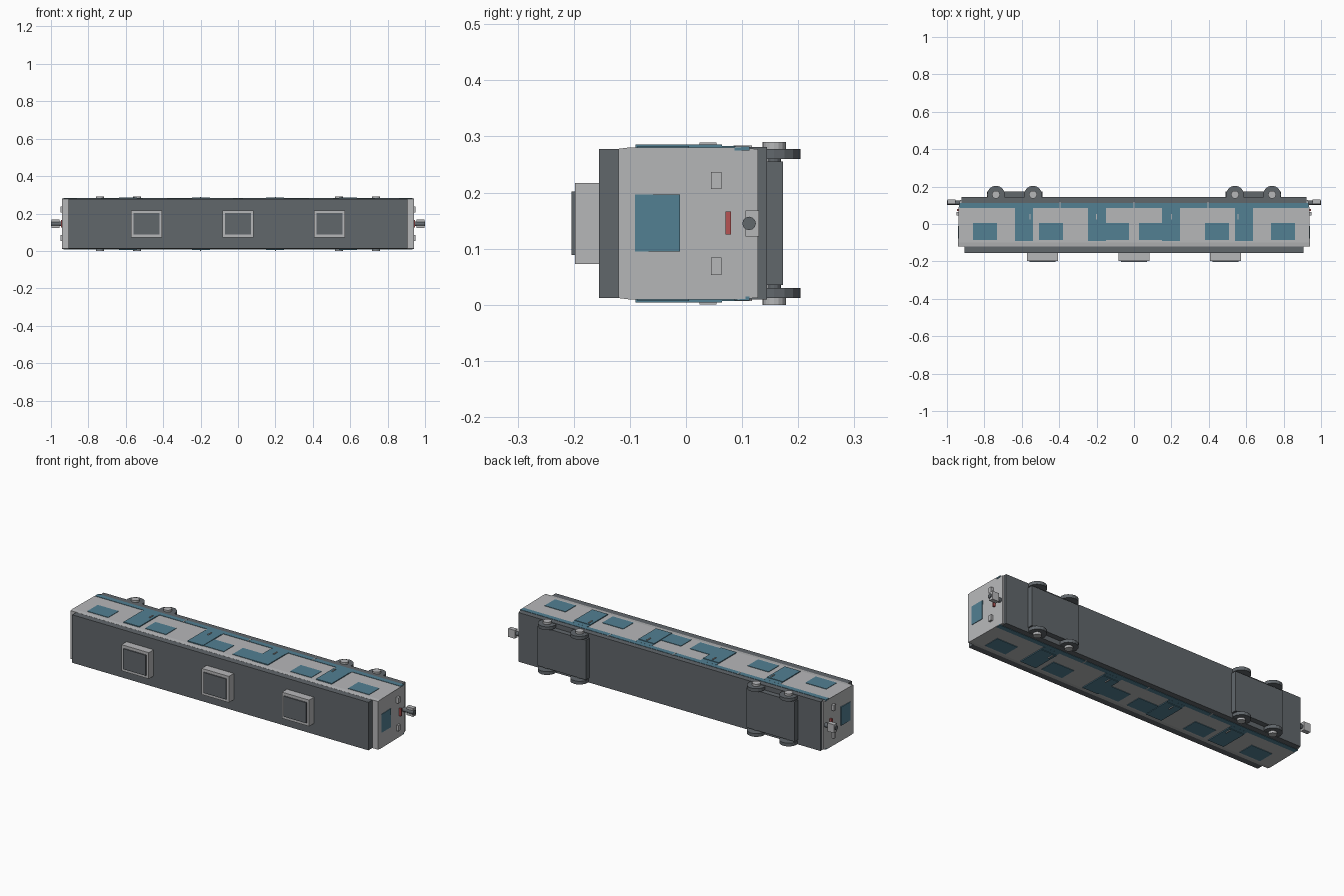
import bpy, bmesh, math
from mathutils import Matrix, Vector

if "Cube" in bpy.data.objects:
    bpy.data.objects.remove(bpy.data.objects["Cube"])

ZC = 0.145  # height of the long axis (the car lies on its side, roof facing -y)


def mat(name, col):
    m = bpy.data.materials.new(name)
    m.diffuse_color = (*col, 1)
    m.use_nodes = True
    m.node_tree.nodes["Principled BSDF"].inputs["Base Color"].default_value = m.diffuse_color
    return m


LIGHT = mat("light_grey", (0.47, 0.475, 0.485))
DARK = mat("dark_grey", (0.12, 0.135, 0.148))
BLUE = mat("glass_blue", (0.085, 0.215, 0.29))
RED = mat("signal_red", (0.47, 0.085, 0.085))


def finish(name, bm, material):
    bmesh.ops.recalc_face_normals(bm, faces=bm.faces)
    me = bpy.data.meshes.new(name)
    bm.to_mesh(me)
    bm.free()
    me.materials.append(material)
    ob = bpy.data.objects.new(name, me)
    bpy.context.collection.objects.link(ob)
    return ob


def box(name, x, y, z, material):
    """Box from (min, max) ranges; z is measured from the long axis."""
    bm = bmesh.new()
    bmesh.ops.create_cube(bm, size=1)
    for v in bm.verts:
        v.co = Vector([(r[0] + r[1]) / 2 + c * (r[1] - r[0])
                       for r, c in zip((x, y, z), v.co)])
        v.co.z += ZC
    return finish(name, bm, material)


def cylinder(name, center, radius, depth, axis, material, sides=16):
    bm = bmesh.new()
    bmesh.ops.create_cone(bm, cap_ends=True, segments=sides, radius1=radius,
                          radius2=radius, depth=depth)
    rot = Matrix.Rotation(math.pi / 2, 4, 'Y') if axis == 'X' else Matrix()
    x, y, z = center
    bmesh.ops.transform(bm, verts=bm.verts,
                        matrix=Matrix.Translation((x, y, z + ZC)) @ rot)
    return finish(name, bm, material)


def side_plate(name, x, y, z, material):
    """The same plate on both long sides of the car."""
    box(name, x, y, z, material)
    box(name, x, y, (-z[1], -z[0]), material)


# Body shell: cross-section in (y, half width), with slightly raked ends
profile = [(-0.12, 0.133), (-0.10, 0.1355), (0.09, 0.1355), (0.128, 0.1325)]
loop = profile + [(y, -z) for y, z in reversed(profile)]
bm = bmesh.new()
rings = []
for s in (-1, 1):
    rings.append([bm.verts.new((s * (0.94 if y < 0.09 else
                                     0.937 if y < 0.1 else 0.93), y, z + ZC))
                  for y, z in loop])
    bm.faces.new(rings[-1])
for i in range(len(loop)):
    j = (i + 1) % len(loop)
    bm.faces.new((rings[0][i], rings[0][j], rings[1][j], rings[1][i]))
finish("body_shell", bm, LIGHT)

# Roof and underframe
box("roof", (-0.905, 0.905), (-0.155, -0.119), (-0.1325, 0.1325), DARK)
box("underframe", (-0.922, 0.922), (0.113, 0.144), (-0.1358, 0.1358), DARK)

# Roof units with dark covers
for cx in (-0.49, 0, 0.49):
    box("roof_unit", (cx - 0.083, cx + 0.083), (-0.198, -0.15),
        (-0.0725, 0.0725), LIGHT)
    box("roof_unit_cover", (cx - 0.069, cx + 0.069), (-0.2045, -0.197),
        (-0.0565, 0.0565), DARK)

# Stripe along both sides, with light seams
side_plate("side_stripe", (-0.934, 0.934), (0.086, 0.113), (0.13, 0.1375), BLUE)
for cx in (-0.395, 0, 0.395):
    side_plate("stripe_seam", (cx - 0.003, cx + 0.003), (0.085, 0.118),
               (0.132, 0.1385), LIGHT)

for s in (-1, 1):
    # Side windows
    for a in (0.027, 0.38, 0.733):
        side_plate("side_window", tuple(sorted((s * a, s * (a + 0.128)))),
                   (-0.086, 0.005), (0.13, 0.138), BLUE)
    # Doors, upper panels and handles
    for a, handle in ((0.15, 0.2), (0.54, 0.557)):
        xr = tuple(sorted((s * a, s * (a + 0.096))))
        side_plate("door", xr, (-0.09, 0.064), (0.132, 0.1405), BLUE)
        side_plate("door_sill", xr, (0.062, 0.088), (0.13, 0.1378), BLUE)
        side_plate("door_handle", (s * handle - 0.003, s * handle + 0.003),
                   (0.024, 0.054), (0.137, 0.1445), LIGHT)

    # Bogie frame, axles, wheels and hubs
    box("bogie_frame", tuple(sorted((s * 0.49, s * 0.785))), (0.14, 0.173),
        (-0.11, 0.11), DARK)
    for wx in (0.54, 0.738):
        cylinder("axle", (s * wx, 0.157, 0), 0.012, 0.24, 'Z', DARK, 12)
        for t in (-1, 1):
            cylinder("wheel", (s * wx, 0.157, t * 0.124), 0.0475, 0.018, 'Z', DARK)
            cylinder("wheel_hub", (s * wx, 0.157, t * 0.138), 0.021, 0.014, 'Z', LIGHT)

    # End window, lamps and signal light
    def end_plate(name, x0, x1, y, z, material):
        box(name, tuple(sorted((s * x0, s * x1))), y, z, material)

    end_plate("end_window", 0.934, 0.942, (-0.091, -0.011), (-0.05, 0.052), BLUE)
    for t in (-1, 1):
        end_plate("end_lamp", 0.93, 0.949, (0.045, 0.063),
                  tuple(sorted((t * 0.061, t * 0.092))), LIGHT)
    end_plate("signal_light", 0.93, 0.946, (0.07, 0.08), (-0.02, 0.021), RED)

    # Coupler
    cylinder("coupler_shaft", (s * 0.96, 0.1125, 0), 0.012, 0.08, 'X', DARK, 12)
    end_plate("coupler_head", 0.955, 0.996, (0.106, 0.13), (-0.023, 0.023), LIGHT)
    cylinder("coupler_tip", (s * 0.99, 0.1125, 0), 0.012, 0.02, 'X', DARK, 12)
